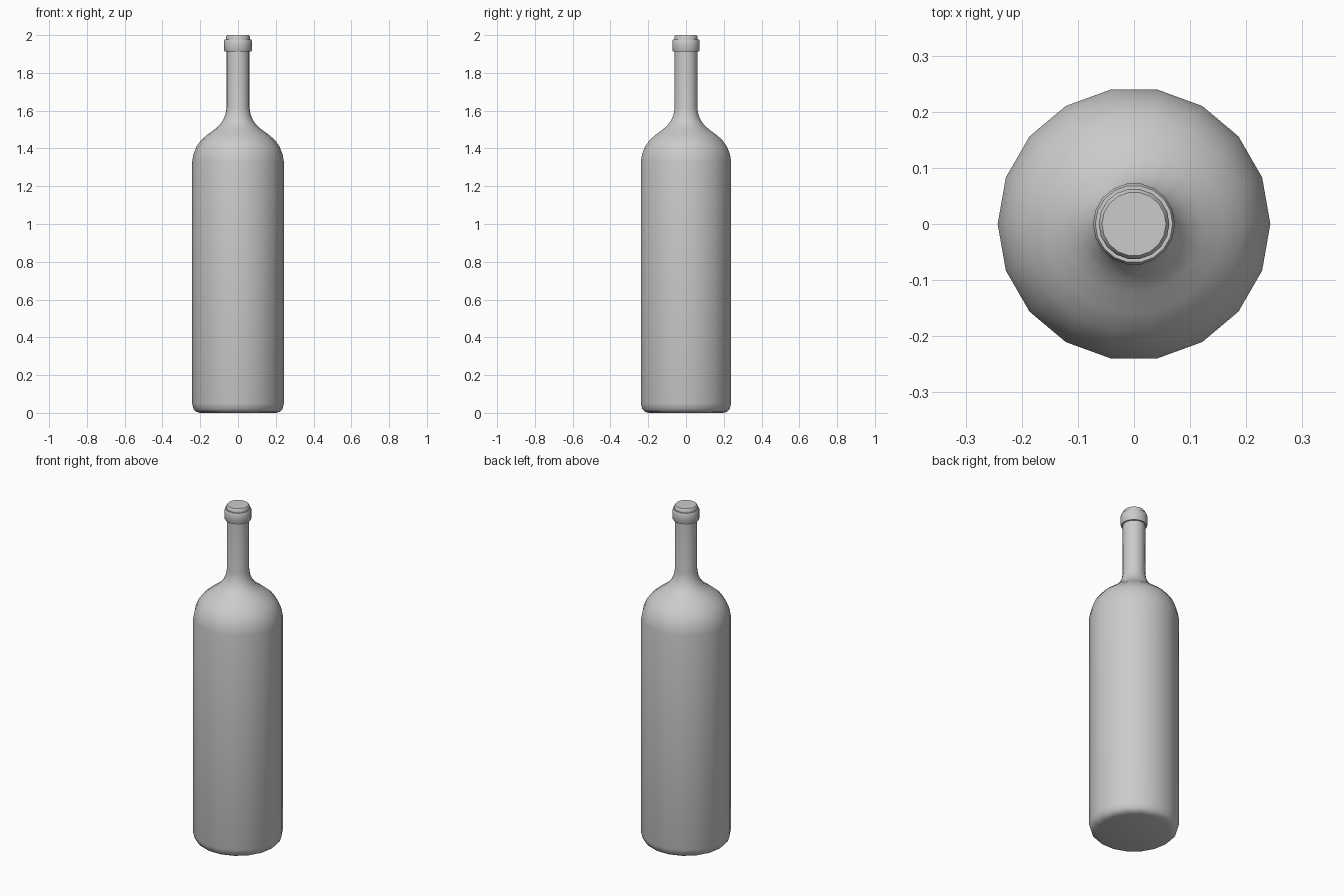
import bpy, bmesh, math

if "Cube" in bpy.data.objects:
    bpy.data.objects.remove(bpy.data.objects["Cube"])

SIDES = 18


def lathe(name, profile):
    """Revolve an (r, z) profile around z and cap both ends."""
    bm = bmesh.new()
    rings = []
    for r, z in profile:
        rings.append([bm.verts.new((r * math.cos(math.tau * i / SIDES),
                                    r * math.sin(math.tau * i / SIDES), z))
                      for i in range(SIDES)])
    for low, high in zip(rings, rings[1:]):
        for i in range(SIDES):
            j = (i + 1) % SIDES
            bm.faces.new((low[i], low[j], high[j], high[i]))
    bm.faces.new(rings[0][::-1])
    bm.faces.new(rings[-1])
    mesh = bpy.data.meshes.new(name)
    bm.to_mesh(mesh)
    bm.free()
    obj = bpy.data.objects.new(name, mesh)
    bpy.context.collection.objects.link(obj)
    bpy.ops.object.select_all(action='DESELECT')
    obj.select_set(True)
    bpy.context.view_layer.objects.active = obj
    bpy.ops.object.shade_smooth_by_angle(angle=math.radians(40))
    return obj


# Whole bottle as one continuous profile
base = [(0.2, 0.0), (0.221, 0.006), (0.235, 0.02), (0.243, 0.05)]
shoulder = [(0.243, 1.33), (0.236, 1.37), (0.22, 1.41), (0.195, 1.445),
            (0.16, 1.475), (0.125, 1.5), (0.1, 1.522), (0.08, 1.548),
            (0.067, 1.578), (0.061, 1.615)]
neck = [(0.061, 1.912)]
collar = [(0.069, 1.912), (0.073, 1.918), (0.073, 1.97), (0.069, 1.978)]
lip = [(0.063, 1.978), (0.063, 1.992), (0.057, 2.0)]
lathe("bottle", base + shoulder + neck + collar + lip)
